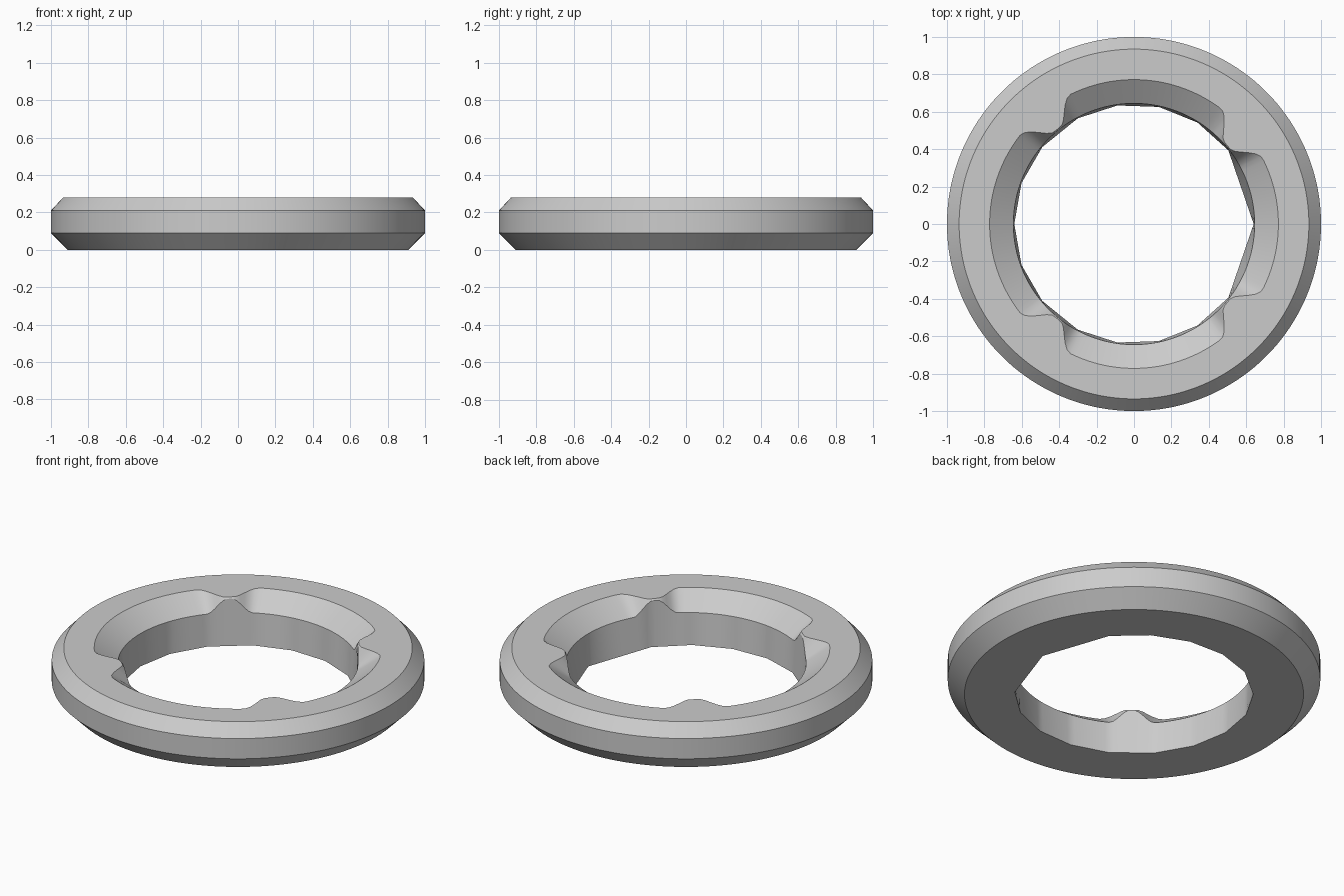
import bpy
import bmesh
from math import radians, cos, sin, pi

cube = bpy.data.objects.get("Cube")
if cube:
    bpy.data.objects.remove(cube, do_unlink=True)

SEGMENTS = 180
RIDGES = (40, 129, 231, 320)
HOLE_HALF = [0, 38, 58, 78, 98, 118, 140, 160, 180]
HOLE = HOLE_HALF + [360 - a for a in reversed(HOLE_HALF[:-1])]


def smooth(lo, hi, v):
    t = min(max((v - lo) / (hi - lo), 0), 1)
    return t * t * (3 - 2 * t)


def hole_radius(angle):
    """Radius of the faceted hole at an angle."""
    for a, b in zip(HOLE, HOLE[1:]):
        if a <= angle <= b:
            half = radians(b - a) / 2
            return 0.64 * cos(half) / cos(radians(angle - (a + b) / 2))


def section(angle):
    """Closed (radius, height) cross-section, with ridges breaking the dished rim."""
    d = min(abs(angle - r) for r in RIDGES)
    rim = 0.652 + 0.12 * smooth(2, 13, d)
    lip = 0.272 - 0.082 * smooth(1, 11, d)
    return [(hole_radius(angle), 0), (0.91, 0), (1, 0.09), (1, 0.21),
            (0.935, 0.28), (rim, 0.28), (0.645, lip)]


# Ring body
bm = bmesh.new()
loops = []
for i in range(SEGMENTS):
    deg = i * 360 / SEGMENTS
    a = radians(deg)
    loops.append([bm.verts.new((r * cos(a), r * sin(a), z)) for r, z in section(deg)])
for i, here in enumerate(loops):
    there = loops[(i + 1) % SEGMENTS]
    for j in range(len(here)):
        k = (j + 1) % len(here)
        bm.faces.new((here[j], there[j], there[k], here[k]))
bmesh.ops.recalc_face_normals(bm, faces=bm.faces[:])
mesh = bpy.data.meshes.new("ring_body")
bm.to_mesh(mesh)
bm.free()
ring = bpy.data.objects.new("ring_body", mesh)
bpy.context.collection.objects.link(ring)

# Plain grey finish
grey = bpy.data.materials.new("plain_grey")
grey.use_nodes = True
colour = (0.6, 0.6, 0.6, 1)
grey.diffuse_color = colour
grey.node_tree.nodes["Principled BSDF"].inputs["Base Color"].default_value = colour
mesh.materials.append(grey)

# Smooth curves, crisp edges
bpy.ops.object.select_all(action="DESELECT")
ring.select_set(True)
bpy.context.view_layer.objects.active = ring
bpy.ops.object.shade_smooth_by_angle(angle=radians(25))
